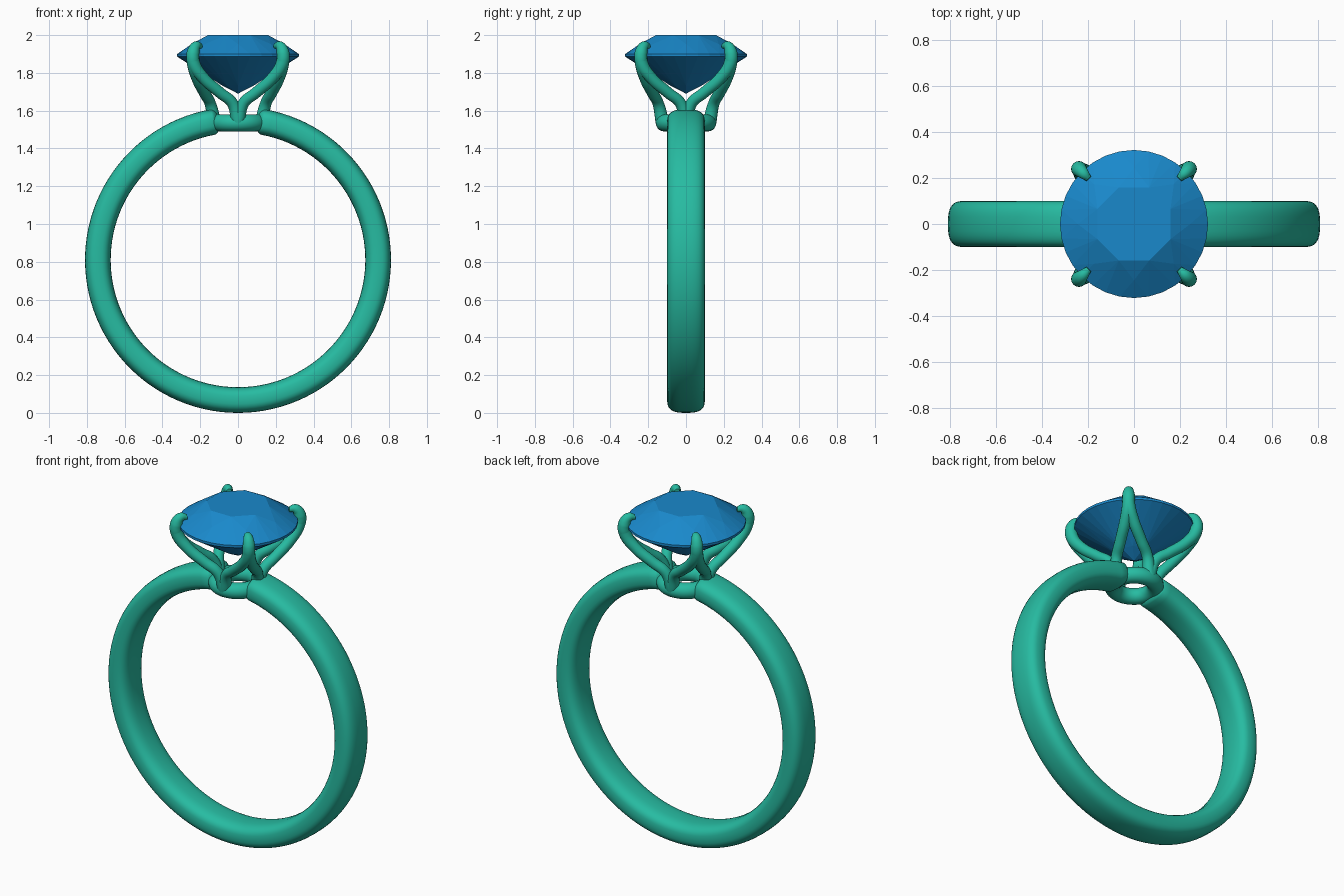
import bpy, bmesh
from math import sin, cos, pi, radians, asin, copysign

if "Cube" in bpy.data.objects:
    bpy.data.objects.remove(bpy.data.objects["Cube"])


def material(name, color):
    m = bpy.data.materials.new(name)
    m.diffuse_color = color
    m.use_nodes = True
    m.node_tree.nodes["Principled BSDF"].inputs["Base Color"].default_value = m.diffuse_color
    return m


METAL = material("green_metal", (0.02, 0.50, 0.36, 1))
GEM = material("blue_gem", (0.01, 0.25, 0.60, 1))


def add_mesh(name, bm, mat, smooth):
    bmesh.ops.recalc_face_normals(bm, faces=bm.faces)
    for f in bm.faces:
        f.smooth = smooth
    me = bpy.data.meshes.new(name)
    bm.to_mesh(me)
    bm.free()
    me.materials.append(mat)
    ob = bpy.data.objects.new(name, me)
    bpy.context.collection.objects.link(ob)
    return ob


# Band: rounded section swept around, left open under the seat, with eased ends
R, CZ, SEG, N = 0.742, 0.81, 112, 32
gap = asin(0.105 / R)
ease = [0.6, 0.82, 0.94]
bm = bmesh.new()
rings = []
for i in range(SEG + 1):
    t = i / SEG
    edge = min(i, SEG - i)
    if edge < 3:
        a_edge = gap + edge * 0.012
        a = a_edge if i < SEG / 2 else 2 * pi - a_edge
        s = ease[edge]
    else:
        a = gap + 0.036 + (i - 3) / (SEG - 6) * (2 * pi - 2 * gap - 0.072)
        s = 1
    ring = []
    for j in range(N):
        p = 2 * pi * j / N
        y = 0.10 * copysign(abs(cos(p)) ** 0.72, cos(p)) * s
        r = R + 0.068 * copysign(abs(sin(p)) ** 0.72, sin(p)) * s
        ring.append(bm.verts.new((r * sin(a), y, CZ + r * cos(a))))
    rings.append(ring)
for a, b in zip(rings, rings[1:]):
    for j in range(N):
        k = (j + 1) % N
        bm.faces.new((a[j], a[k], b[k], b[j]))
bm.faces.new(rings[0])
bm.faces.new(rings[-1])
add_mesh("band", bm, METAL, True)

# Seat ring under the stone
bpy.ops.mesh.primitive_torus_add(major_radius=0.115, minor_radius=0.045, major_segments=48,
                                 minor_segments=20, location=(0, 0, 1.535))
seat = bpy.context.object
seat.name = "seat_ring"
seat.data.materials.append(METAL)
bpy.ops.object.shade_smooth()

# Prongs: each claw splits into two legs that land on neighbouring sides of the seat
LEG = [(0.197, 0.197, 1.943, 0.014), (0.222, 0.222, 1.942, 0.026), (0.238, 0.238, 1.905, 0.034),
       (0.234, 0.236, 1.85, 0.034), (0.185, 0.217, 1.775, 0.031), (0.095, 0.178, 1.695, 0.030),
       (0.03, 0.148, 1.64, 0.030), (0.0, 0.125, 1.54, 0.036)]


def prong(name, sx, sy):
    cu = bpy.data.curves.new(name + "_path", 'CURVE')
    cu.dimensions = '3D'
    cu.bevel_depth = 1.0
    cu.bevel_resolution = 6
    cu.use_fill_caps = True
    for swap in (False, True):
        sp = cu.splines.new('BEZIER')
        sp.resolution_u = 8
        sp.bezier_points.add(len(LEG) - 1)
        for bp, (x, y, z, r) in zip(sp.bezier_points, LEG):
            if swap:
                x, y = y, x
            bp.co = (x * sx, y * sy, z)
            bp.radius = r
            bp.handle_left_type = bp.handle_right_type = 'AUTO'
    tmp = bpy.data.objects.new(name + "_path", cu)
    bpy.context.collection.objects.link(tmp)
    bpy.context.view_layer.update()
    me = bpy.data.meshes.new_from_object(tmp.evaluated_get(bpy.context.evaluated_depsgraph_get()))
    bpy.data.objects.remove(tmp)
    bm = bmesh.new()
    bm.from_mesh(me)
    add_mesh(name, bm, METAL, True)


for sx, side in ((-1, "left"), (1, "right")):
    for sy, end in ((-1, "front"), (1, "back")):
        prong(f"{end}_{side}_prong", sx, sy)

# Stone: round brilliant cut, the hull of its facet corners
bm = bmesh.new()


def circle(n, r, z, offset=0):
    for i in range(n):
        a = 2 * pi * i / n + radians(offset)
        bm.verts.new((r * cos(a), r * sin(a), z))


circle(8, 0.172, 2.0, 22.5)     # table
circle(8, 0.245, 1.953)         # star facet tips
circle(32, 0.322, 1.900)        # girdle
circle(32, 0.322, 1.886)
circle(8, 0.085, 1.734)         # pavilion facet tips
bm.verts.new((0, 0, 1.69))      # culet
hull = bmesh.ops.convex_hull(bm, input=bm.verts[:])
bmesh.ops.dissolve_limit(bm, angle_limit=radians(0.5), verts=bm.verts[:], edges=bm.edges[:])
add_mesh("stone", bm, GEM, False)
